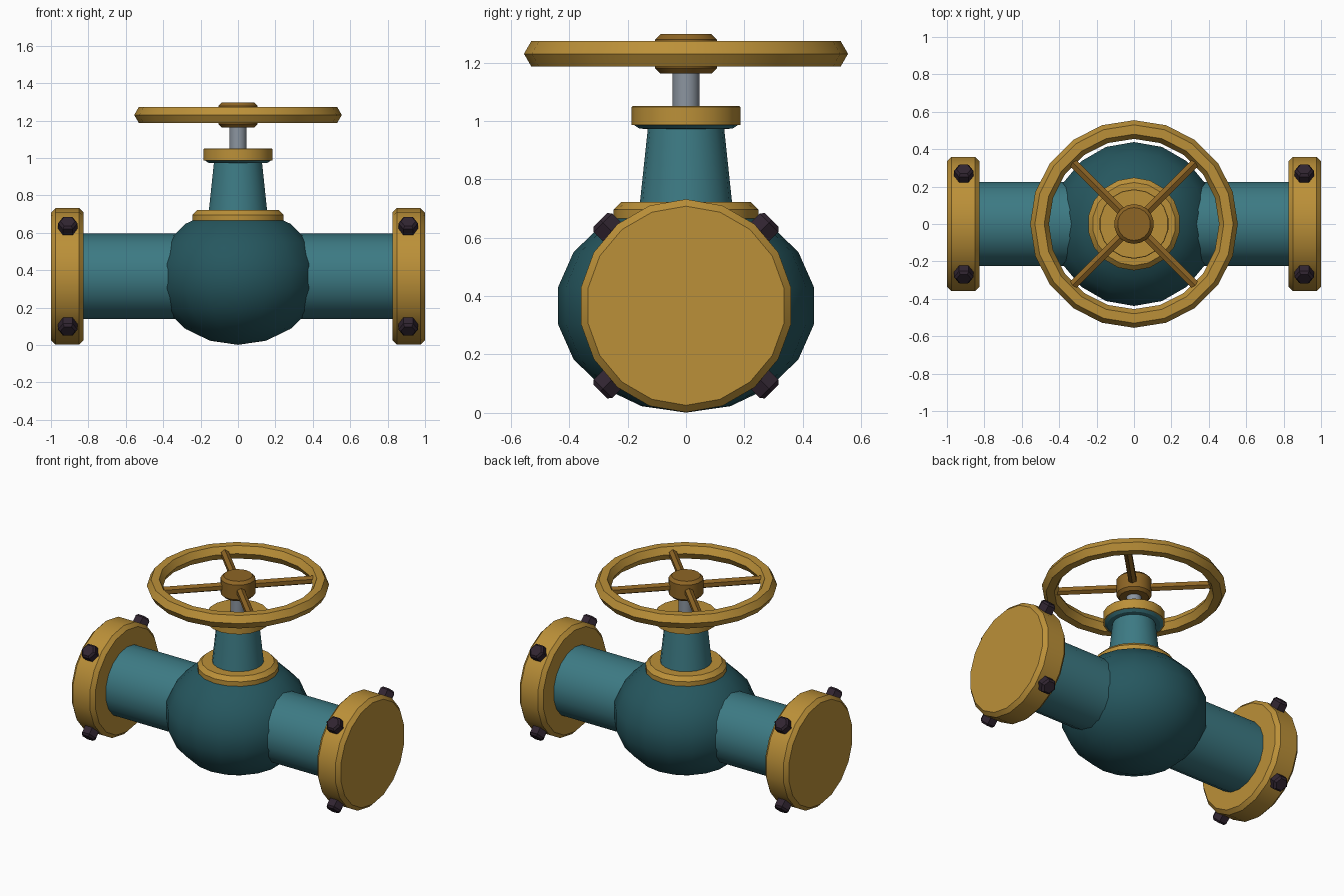
import bpy
import bmesh
from math import sin, cos, pi, radians
from mathutils import Vector, Matrix

cube = bpy.data.objects.get("Cube")
if cube:
    bpy.data.objects.remove(cube, do_unlink=True)


def material(name, rgb):
    mat = bpy.data.materials.new(name)
    mat.use_nodes = True
    color = (*rgb, 1)
    mat.diffuse_color = color
    mat.node_tree.nodes["Principled BSDF"].inputs["Base Color"].default_value = color
    return mat


gold = material("gold", (0.50, 0.28, 0.04))
bronze = material("bronze", (0.27, 0.13, 0.018))
teal = material("teal", (0.046, 0.195, 0.23))
dark_teal = material("dark_teal", (0.019, 0.095, 0.114))
steel = material("steel", (0.26, 0.30, 0.35))
iron = material("dark_iron", (0.03, 0.018, 0.03))

X, Z = Vector((1, 0, 0)), Vector((0, 0, 1))
Y = Vector((0, 1, 0))


def frame(origin, axis, ref):
    """Matrix whose local z is the turning axis and local y is ref."""
    side = ref.cross(axis)
    rot = Matrix((side, ref, axis)).transposed().to_4x4()
    return Matrix.Translation(origin) @ rot


def lathe(name, mat, profile, sides=18, matrix=Matrix(), closed=False):
    """Turn (radius, height) points around local z; cap the ends unless closed."""
    bm = bmesh.new()
    rings = []
    for r, h in profile:
        angles = [2 * pi * i / sides for i in range(sides)]
        rings.append([bm.verts.new((r * sin(a), r * cos(a), h)) for a in angles])
    pairs = list(zip(rings, rings[1:]))
    if closed:
        pairs.append((rings[-1], rings[0]))
    for low, high in pairs:
        for i in range(sides):
            j = (i + 1) % sides
            bm.faces.new((low[i], low[j], high[j], high[i]))
    if not closed:
        for ring, point in ((rings[0], profile[0]), (rings[-1], profile[-1])):
            if point[0] > 0:
                bm.faces.new(ring)
    bmesh.ops.remove_doubles(bm, verts=bm.verts, dist=0.0001)
    bm.transform(matrix)
    bmesh.ops.recalc_face_normals(bm, faces=bm.faces)
    mesh = bpy.data.meshes.new(name)
    bm.to_mesh(mesh)
    bm.free()
    mesh.materials.append(mat)
    mesh.shade_smooth()
    mesh.set_sharp_from_angle(angle=radians(30))
    obj = bpy.data.objects.new(name, mesh)
    bpy.context.collection.objects.link(obj)
    return obj


def drum(r, low, high, bevel):
    """Profile of a cylinder with chamfered rims."""
    return [(r - bevel, low), (r, low + bevel), (r, high - bevel), (r - bevel, high)]


center = Vector((0, 0, 0.367))

# Flattened round body
latitudes = [radians(a) for a in range(-90, 91, 20)]
body = [(0.445 * max(cos(a), 0), 0.366 * sin(a)) for a in latitudes]
body = [(0 if r < 0.001 else r, h) for r, h in body]
lathe("valve_body", dark_teal, body, matrix=Matrix.Translation(center))

# Pipe through the body
lathe("pipe", teal, [(0.228, -0.9), (0.228, 0.9)], matrix=frame(center, X, Z))

# End flanges with four radial bolts each
for side, label in ((1, "left"), (-1, "right")):
    lathe(label + "_flange", gold, drum(0.365, 0.825, 1, 0.024),
          matrix=frame(center, X * side, Z))
    for i in range(4):
        angle = pi / 4 + i * pi / 2
        out = Vector((0, cos(angle), sin(angle)))
        lathe(f"{label}_bolt_{i + 1}", iron, drum(0.052, 0.335, 0.415, 0.013), sides=6,
              matrix=frame(center + X * 0.91 * side, out, X))

# Bonnet: lower collar, tapered neck with flared lip, upper collar
lathe("lower_collar", gold, drum(0.248, 0.63, 0.722, 0.026))
lathe("neck", teal, [(0.16, 0.7), (0.131, 0.972), (0.16, 0.974), (0.181, 0.988)])
lathe("upper_collar", gold, [(0.186, 0.986), (0.186, 1.048), (0.183, 1.051)])

# Stem and handwheel
lathe("stem", steel, [(0.046, 1.04), (0.046, 1.18)])
lathe("wheel_hub", bronze, drum(0.106, 1.163, 1.297, 0.018))
wheel_height = 1.23
section = [(0.505 + 0.05 * cos(k * pi / 3), wheel_height + 0.05 * sin(k * pi / 3))
           for k in range(6)]
lathe("wheel_rim", gold, section, sides=20, closed=True)
for i in range(4):
    angle = pi / 4 + i * pi / 2
    out = Vector((cos(angle), sin(angle), 0))
    lathe(f"wheel_spoke_{i + 1}", bronze, [(0.027, 0.06), (0.027, 0.485)], sides=6,
          matrix=frame(Z * wheel_height, out, Z))
